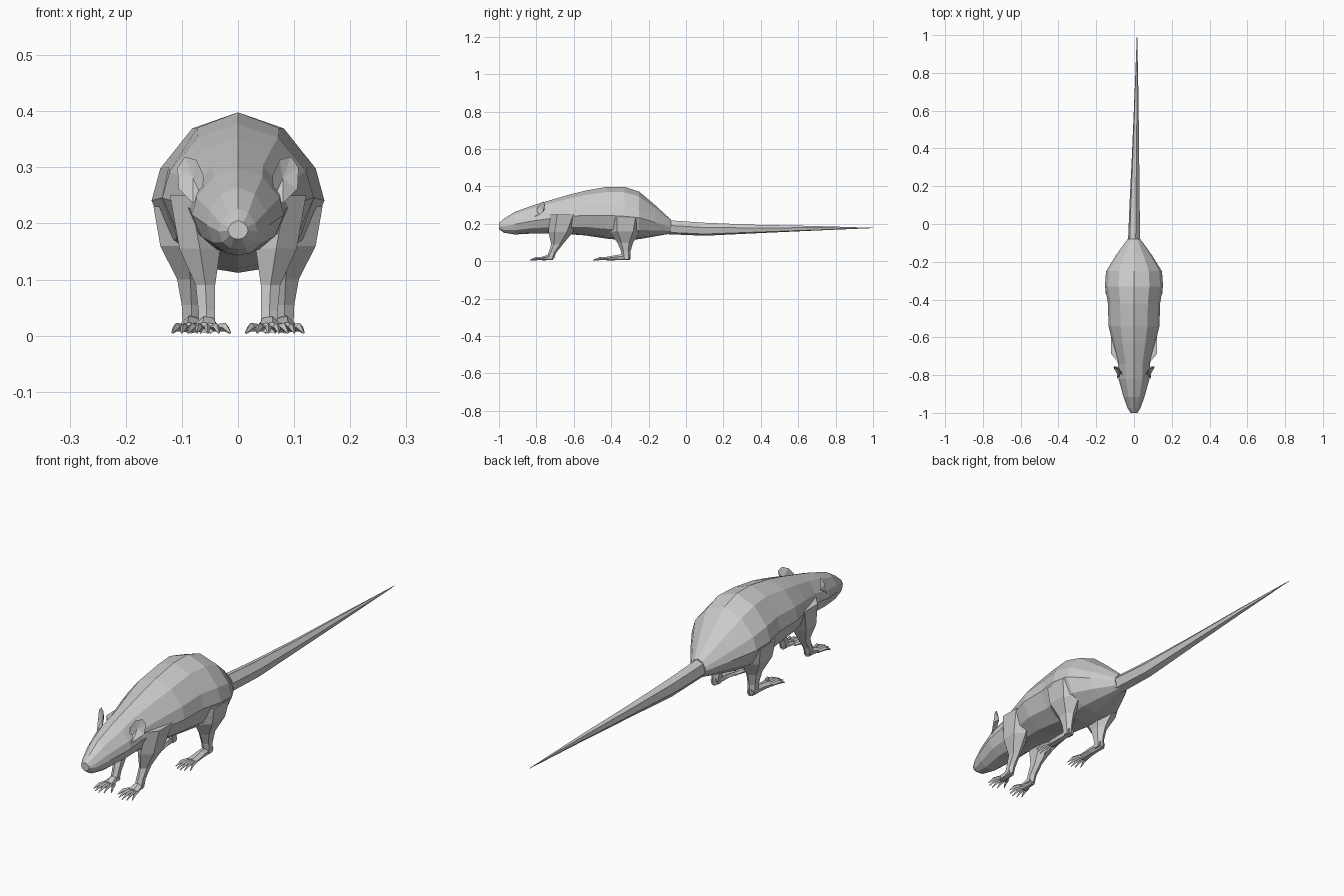
import bpy, bmesh, math
from mathutils import Vector

if "Cube" in bpy.data.objects:
    bpy.data.objects.remove(bpy.data.objects["Cube"])

# ---- helpers ----
def loft(bm, rings):
    """Skin a list of equal-length point rings and cap both ends."""
    vs = [[bm.verts.new(p) for p in r] for r in rings]
    n = len(vs[0])
    for a, b in zip(vs, vs[1:]):
        for i in range(n):
            j = (i + 1) % n
            bm.faces.new((a[i], a[j], b[j], b[i]))
    bm.faces.new(vs[0][::-1])
    bm.faces.new(vs[-1])

def flat_ring(x, y, z, rx, ry, n=6):
    """Horizontal ring for legs."""
    return [(x + rx * math.cos(t), y + ry * math.sin(t), z)
            for t in [math.tau * (i + .5) / n for i in range(n)]]

def cross_ring(x, y, z, rx, rz, n=6, off=.25):
    """Upright ring facing along y, for tail, feet and toes."""
    return [(x + rx * math.cos(t), y, z + rz * math.sin(t))
            for t in [math.tau * (i + off) / n for i in range(n)]]

def finish(bm, name, mirror=False):
    bmesh.ops.recalc_face_normals(bm, faces=bm.faces)
    me = bpy.data.meshes.new(name)
    bm.to_mesh(me)
    bm.free()
    ob = bpy.data.objects.new(name, me)
    bpy.context.collection.objects.link(ob)
    if mirror:
        ob.modifiers.new("mirror", 'MIRROR')
    return ob

# ---- body and head: one low-poly loft along y ----
HALF = [(0, 1), (.53, .8), (.9, .3), (1, -.1), (.8, -.62), (.4, -.93), (0, -1)]
SECTION = HALF + [(-x, z) for x, z in HALF[-2:0:-1]]
STATIONS = [  # y, top, bottom, half width
    (-1.0, .205, .172, .018), (-.975, .226, .153, .034), (-.915, .264, .143, .056),
    (-.82, .298, .148, .082), (-.74, .322, .148, .085), (-.635, .353, .145, .112),
    (-.54, .377, .138, .135), (-.42, .398, .12, .138), (-.33, .398, .112, .154),
    (-.25, .372, .118, .148), (-.165, .30, .133, .095), (-.08, .222, .148, .034)]
bm = bmesh.new()
loft(bm, [[(w * sx, y, (t + b) / 2 + (t - b) / 2 * sz) for sx, sz in SECTION]
          for y, t, b, w in STATIONS])
finish(bm, "body")

# ---- tail ----
bm = bmesh.new()
loft(bm, [cross_ring(*s) for s in [
    (0, -.12, .183, .034, .039), (.003, .1, .171, .028, .036),
    (.008, .36, .172, .02, .024), (.013, .68, .176, .011, .013),
    (.016, 1.0, .178, .001, .001)]])
finish(bm, "tail")

# ---- legs with feet and toes ----
def leg(name, rings, x, heel, ball, tip, offsets):
    bm = bmesh.new()
    loft(bm, [flat_ring(*r) for r in rings])
    # foot
    loft(bm, [cross_ring(x, heel, .022, .015, .017),
              cross_ring(x, (heel + ball) / 2, .02, .018, .015),
              cross_ring(x, ball, .014, .024, .01)])
    # fanned toes
    for dx in offsets:
        end = tip + 16 * dx * dx
        mid = (ball + end) / 2
        loft(bm, [cross_ring(x + dx * .5, ball + .012, .014, .007, .007, 4, 0),
                  cross_ring(x + dx * .8, mid, .015, .006, .008, 4, 0),
                  cross_ring(x + dx, end, .005, .002, .002, 4, 0)])
    finish(bm, name, True)

leg("front_legs", [
    (.085, -.645, .25, .042, .085), (.068, -.67, .155, .042, .065),
    (.058, -.69, .09, .02, .031), (.056, -.715, .045, .017, .02),
    (.056, -.727, .014, .017, .022)],
    .056, -.71, -.77, -.835, (-.042, -.022, -.002, .017, .033))
leg("hind_legs", [
    (.09, -.32, .23, .07, .10), (.09, -.325, .16, .056, .085),
    (.085, -.325, .10, .027, .042), (.083, -.322, .055, .02, .026),
    (.083, -.318, .012, .018, .022)],
    .083, -.30, -.425, -.497, (-.034, -.017, 0, .017, .034))

# ---- ears: shallow cupped leaves ----
RIM = [(.064, -.80, .245), (.061, -.795, .285), (.074, -.775, .313), (.094, -.76, .319),
       (.108, -.755, .30), (.106, -.765, .262), (.08, -.81, .236)]
bm = bmesh.new()
front = [bm.verts.new(p) for p in RIM]
c = sum((Vector(p) for p in RIM), Vector()) / len(RIM)
cup = bm.verts.new(c + Vector((-.004, .008, 0)))
back = bm.verts.new(c + Vector((0, .024, -.004)))
for i, v in enumerate(front):
    w = front[(i + 1) % len(front)]
    bm.faces.new((v, w, cup))
    bm.faces.new((w, v, back))
finish(bm, "ears", True)
